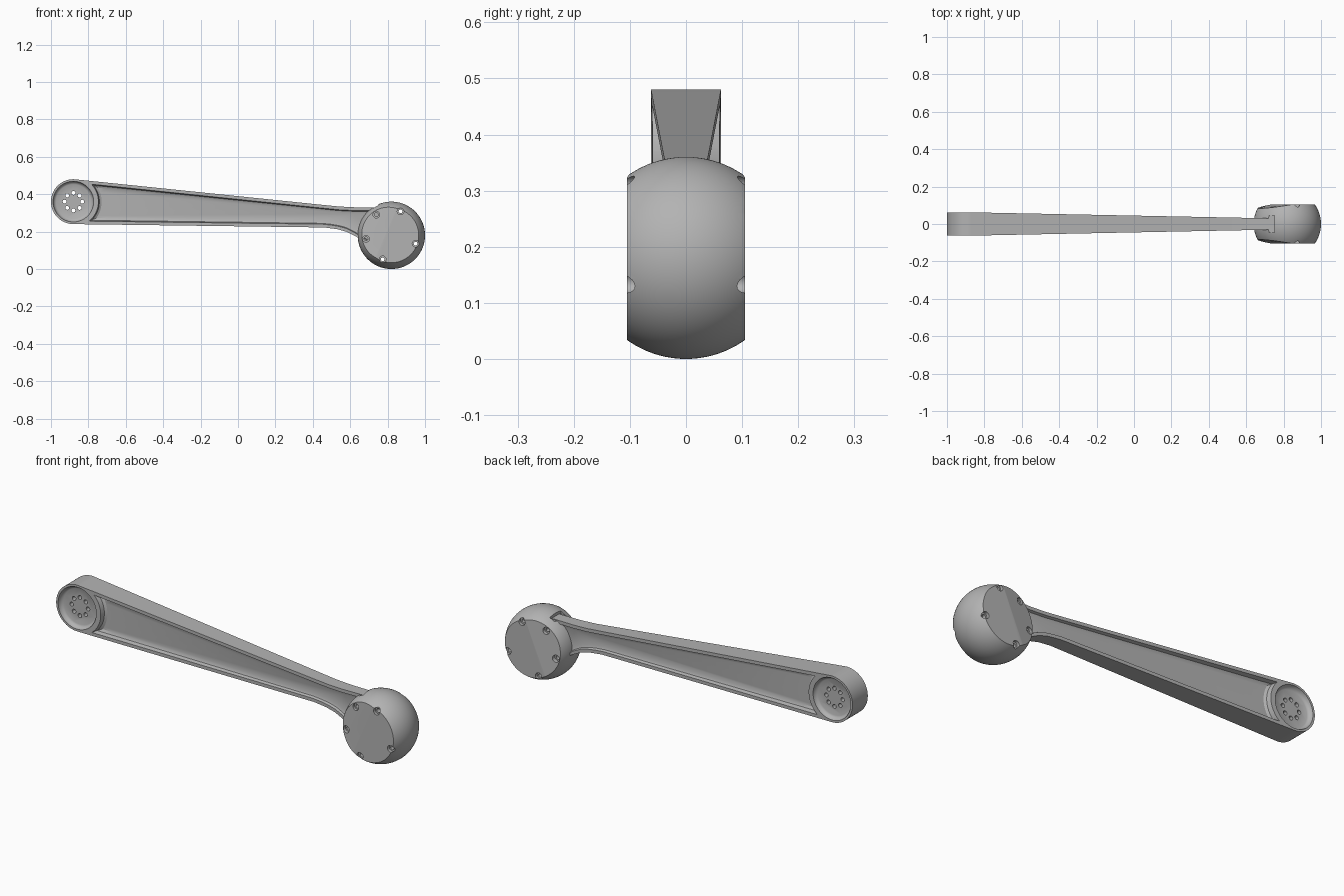
import bpy, bmesh, math
from mathutils import Vector

if "Cube" in bpy.data.objects:
    bpy.data.objects.remove(bpy.data.objects["Cube"])

grey = bpy.data.materials.new("satin grey")
grey.diffuse_color = (0.45, 0.45, 0.45, 1)
grey.use_nodes = True
grey.node_tree.nodes["Principled BSDF"].inputs["Base Color"].default_value = grey.diffuse_color

PAD = (-0.88, 0.36)     # centre of the round mounting end (x, z)
FOOT = (0.82, 0.18)     # centre of the foot ball (x, z)
TOP = [(-0.868, .479), (.45, .343), (.54, .334), (.62, .33), (.75, .33)]
BOTTOM = [(-0.882, .24), (.46, .222), (.53, .213), (.58, .199), (.63, .174), (.68, .14), (.75, .11)]


def edge_z(line, x):
    for (x0, z0), (x1, z1) in zip(line, line[1:]):
        if x <= x1:
            return z0 + (z1 - z0) * (x - x0) / (x1 - x0)
    return line[-1][1]


def half(x):
    return 0.0625 - 0.02 * (max(x, PAD[0]) - PAD[0])


def make(name, bm):
    bmesh.ops.recalc_face_normals(bm, faces=bm.faces)
    me = bpy.data.meshes.new(name)
    bm.to_mesh(me)
    bm.free()
    me.materials.append(grey)
    ob = bpy.data.objects.new(name, me)
    bpy.context.collection.objects.link(ob)
    return ob


def loft(bm, loops):
    rings = [[bm.verts.new(p) for p in loop] for loop in loops]
    for a, b in zip(rings, rings[1:]):
        for i in range(len(a)):
            j = (i + 1) % len(a)
            bm.faces.new((a[i], a[j], b[j], b[i]))
    bm.faces.new(rings[0])
    bm.faces.new(rings[-1][::-1])


def lathe(bm, centre, profile, n=20):
    """Solid of revolution about a y axis; profile is (radius, y)."""
    loft(bm, [[(centre[0] + r * math.cos(2 * math.pi * i / n), y,
                centre[1] + r * math.sin(2 * math.pi * i / n)) for i in range(n)]
              for r, y in profile])


def cut(ob, bm):
    cutter = make("cutter", bm)
    cutter.hide_render = True
    mod = ob.modifiers.new("cut", 'BOOLEAN')
    mod.operation = 'DIFFERENCE'
    mod.solver = 'EXACT'
    mod.object = cutter
    bpy.context.view_layer.objects.active = ob
    bpy.ops.object.modifier_apply(modifier=mod.name)
    bpy.data.objects.remove(cutter)


def smooth(ob):
    bpy.ops.object.select_all(action='DESELECT')
    ob.select_set(True)
    bpy.context.view_layer.objects.active = ob
    bpy.ops.object.shade_smooth_by_angle(angle=math.radians(28))


# Arm: side outline with a round end, thinning towards the foot
outline = BOTTOM + TOP[::-1]
for i in range(1, 36):
    a = math.radians(84 + 186 * i / 36)
    outline.append((PAD[0] + 0.12 * math.cos(a), PAD[1] + 0.12 * math.sin(a)))
bm = bmesh.new()
loft(bm, [[(x, s, z) for x, z in outline] for s in (-1, 1)])
bmesh.ops.bisect_plane(bm, geom=bm.verts[:] + bm.edges[:] + bm.faces[:],
                       plane_co=(PAD[0] + 0.001, 0, 0), plane_no=(1, 0, 0))
for v in bm.verts:
    v.co.y *= half(v.co.x)
arm = make("arm", bm)


# Long sunken panels with sloping walls, and shallow cups in the round end
def panel(m, depth, s):
    r = 0.117 + m
    hi = math.asin((edge_z(TOP, -0.78) - m - PAD[1]) / r)
    lo = math.asin((edge_z(BOTTOM, -0.78) + m - PAD[1]) / r)
    pts = []
    for i in range(13):
        a = hi + (lo - hi) * i / 12
        pts.append((PAD[0] + r * math.cos(a), PAD[1] + r * math.sin(a)))
    xs = [-0.70, 0.2, .45, .5, .54, .58, .62, .66, .70]
    pts += [(x, edge_z(BOTTOM, x) + m) for x in xs]
    pts += [(x, edge_z(TOP, x) - m) for x in reversed(xs)]
    return [(x, s * depth(x), z) for x, z in pts]


bm = bmesh.new()
for s in (-1, 1):
    loft(bm, [panel(0.034, lambda x: half(x) * 0.5, s),
              panel(0.022, lambda x: half(x) * 0.62, s),
              panel(0.016, lambda x: half(x) + 0.004, s)])
    lathe(bm, PAD, [(0.092, s * 0.040), (0.100, s * 0.044),
                    (0.106, s * 0.052), (0.110, s * 0.067)], 64)
cut(arm, bm)

# Ring of small holes through the round end
bm = bmesh.new()
for i in range(8):
    a = i * math.pi / 4
    lathe(bm, (PAD[0] + 0.047 * math.cos(a), PAD[1] + 0.047 * math.sin(a)),
          [(0.0105, -0.1), (0.0105, 0.1)], 16)
cut(arm, bm)
smooth(arm)

# Foot ball: sphere with flat cheeks that tilt inwards towards the arm
bm = bmesh.new()
bmesh.ops.create_uvsphere(bm, u_segments=72, v_segments=48, radius=0.18)
bmesh.ops.translate(bm, verts=bm.verts, vec=(FOOT[0], 0, FOOT[1]))
d = Vector((math.cos(math.radians(157)), 0, math.sin(math.radians(157))))
bend = Vector((FOOT[0], 0, FOOT[1])) + d * 0.03
for s in (-1, 1):
    side = Vector((0, s, 0))
    for normal in (side, (side + d * 0.17).normalized()):
        res = bmesh.ops.bisect_plane(bm, geom=bm.verts[:] + bm.edges[:] + bm.faces[:],
                                     plane_co=bend + side * 0.105, plane_no=normal,
                                     clear_outer=True)
        rim = [e for e in res["geom_cut"] if isinstance(e, bmesh.types.BMEdge)]
        bmesh.ops.holes_fill(bm, edges=rim, sides=0)
foot = make("foot_ball", bm)

# Stepped bolt holes and the notch where the arm enters
bm = bmesh.new()
for angle, seat in ((69, .090), (-19, .090), (250, .090), (126, .076), (188, .072)):
    a = math.radians(angle)
    lathe(bm, (FOOT[0] + 0.137 * math.cos(a), FOOT[1] + 0.137 * math.sin(a)),
          [(.018, -.2), (.018, -seat), (.010, -seat),
           (.010, seat), (.018, seat), (.018, .2)])
loft(bm, [[(x, y, z) for x, y in ((.6, -.045), (.75, -.045), (.75, .045), (.6, .045))]
          for z in (.325, .45)])
cut(foot, bm)
smooth(foot)
